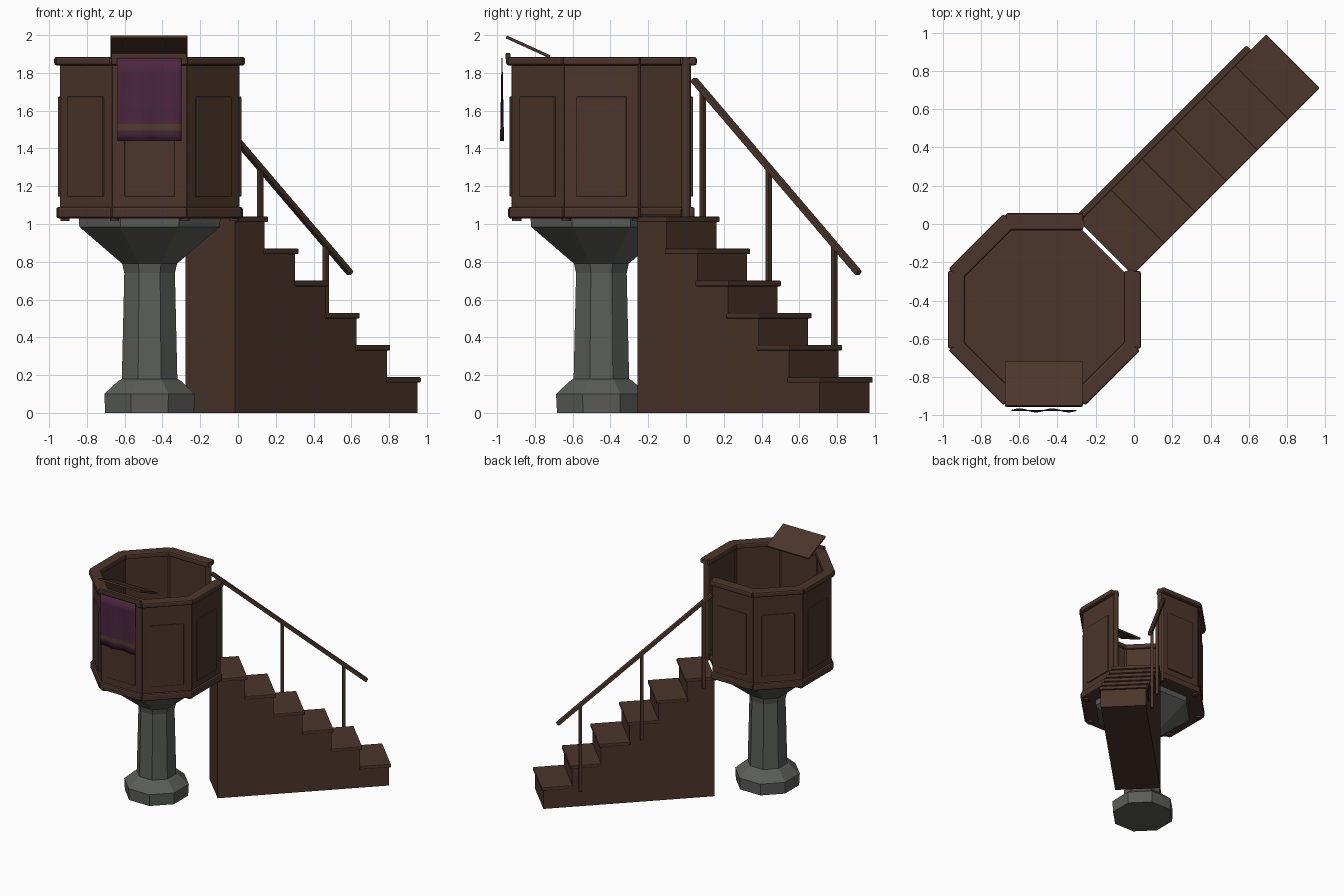
import bpy, bmesh, math
from mathutils import Matrix, Vector

cube = bpy.data.objects.get("Cube")
if cube:
    bpy.data.objects.remove(cube)


def material(name, rgb):
    m = bpy.data.materials.new(name)
    m.use_nodes = True
    m.diffuse_color = (*rgb, 1)
    bsdf = m.node_tree.nodes["Principled BSDF"]
    bsdf.inputs["Base Color"].default_value = (*rgb, 1)
    bsdf.inputs["Roughness"].default_value = 0.8
    return m


WOOD = material("dark wood", (0.072, 0.036, 0.024))
STONE = material("grey stone", (0.105, 0.11, 0.098))
CLOTH = material("purple cloth", (0.07, 0.019, 0.05))
BAND = material("dull gold band", (0.08, 0.045, 0.026))

CENTRE = Matrix.Translation((-0.468, -0.448, 0))
STEP_ANGLE = math.pi / 4


def turned(angle):
    """Frame at the pulpit centre with x pointing outward along the angle."""
    return CENTRE @ Matrix.Rotation(angle, 4, 'Z')


def finish(name, bm, mats, matrix=Matrix(), bevel=0):
    bmesh.ops.recalc_face_normals(bm, faces=bm.faces)
    me = bpy.data.meshes.new(name)
    bm.to_mesh(me)
    bm.free()
    for m in mats:
        me.materials.append(m)
    ob = bpy.data.objects.new(name, me)
    ob.matrix_world = matrix
    bpy.context.collection.objects.link(ob)
    if bevel:
        mod = ob.modifiers.new("soft edges", 'BEVEL')
        mod.width = bevel
        mod.segments = 2
    return ob


def box(name, lo, hi, frame=Matrix(), bevel=0, mat=WOOD):
    lo, hi = Vector(lo), Vector(hi)
    bm = bmesh.new()
    bmesh.ops.create_cube(bm, size=1)
    bmesh.ops.scale(bm, vec=hi - lo, verts=bm.verts)
    return finish(name, bm, [mat], frame @ Matrix.Translation((lo + hi) / 2), bevel)


def octagon_stack(name, profile, mat):
    """Stack octagonal rings given as (apothem, height)."""
    bm = bmesh.new()
    rings = []
    for apothem, z in profile:
        r = apothem / math.cos(math.pi / 8)
        angles = [(i + 0.5) * math.pi / 4 for i in range(8)]
        rings.append([bm.verts.new((r * math.cos(a), r * math.sin(a), z)) for a in angles])
    for a, b in zip(rings, rings[1:]):
        for i in range(8):
            j = (i + 1) % 8
            bm.faces.new((a[i], a[j], b[j], b[i]))
    bm.faces.new(rings[0])
    bm.faces.new(rings[-1])
    return finish(name, bm, [mat], CENTRE)


# Stone pedestal and the floor it carries
octagon_stack("stone_pedestal", [(0.235, 0), (0.24, 0.1), (0.165, 0.17), (0.147, 0.18),
                                 (0.134, 0.74), (0.145, 0.79), (0.372, 0.985), (0.375, 1.03)], STONE)
octagon_stack("floor", [(0.435, 1.03), (0.435, 1.05)], WOOD)

# Seven walls around the floor, leaving the stair side open
for i in range(8):
    angle = i * math.pi / 4
    frame = turned(angle)
    if i != 1:
        box(f"wall_{i}", (0.43, -0.195, 1.04), (0.475, 0.195, 1.86), frame)
        box(f"raised_panel_{i}", (0.47, -0.133, 1.145), (0.486, 0.133, 1.675), frame, 0.006)
        box(f"top_rail_{i}", (0.415, -0.203, 1.84), (0.505, 0.203, 1.885), frame, 0.012)
        box(f"bottom_rail_{i}", (0.42, -0.2, 1.03), (0.494, 0.2, 1.09), frame, 0.012)
    # Corner post
    bm = bmesh.new()
    bmesh.ops.create_cone(bm, cap_ends=True, segments=12, radius1=0.025, radius2=0.025, depth=0.87)
    post = turned(angle + math.pi / 8) @ Matrix.Translation((0.485, 0, 1.45))
    finish(f"corner_post_{i}", bm, [WOOD], post)

# Sloping book rest with its ledge
box("book_rest_ledge", (-0.67, -0.955, 1.87), (-0.27, -0.93, 1.905), bevel=0.005)
tilt = Matrix.Translation((-0.471, -0.836, 1.938)) @ Matrix.Rotation(math.radians(-24.5), 4, 'X')
box("book_rest", (-0.203, -0.127, -0.008), (0.203, 0.127, 0.008), tilt, 0.003)

# Hanging cloth, with folds growing downward and a band near the hem
COLS = 24
heights = [1.88, 1.8, 1.7, 1.6, 1.53, 1.495, 1.44]
bm = bmesh.new()
rows = []
for z in heights:
    drop = (1.88 - z) / 0.44
    row = []
    for c in range(COLS + 1):
        t = c / COLS
        fold = 0.008 * drop * math.sin(t * math.tau * 2)
        row.append(bm.verts.new((-0.64 + 0.34 * t, -0.974 + fold, z)))
    rows.append(row)
for k, (a, b) in enumerate(zip(rows, rows[1:])):
    for c in range(COLS):
        f = bm.faces.new((a[c], b[c], b[c + 1], a[c + 1]))
        f.material_index = int(heights[k] == 1.53)
        f.smooth = True
cloth = finish("hanging_cloth", bm, [CLOTH, BAND])
solid = cloth.modifiers.new("thickness", 'SOLIDIFY')
solid.thickness = 0.005
solid.offset = 0

# Staircase running outward from the open side
stair = turned(STEP_ANGLE)
GOING, RISE = 0.229, 0.17
for i in range(6):
    end = 0.675 + GOING * i
    start = max(end - GOING, 0.455)
    top = 1.04 - RISE * i
    box(f"step_block_{i}", (start, -0.186, 0), (end, 0.186, top - 0.02), stair)
    box(f"tread_{i}", (max(start - 0.005, 0.455), -0.198, top - 0.03), (end + 0.016, 0.198, top), stair, 0.006)

# Handrail and its posts along one side
SIDE = 0.212
rail_a, rail_b = Vector((0.478, SIDE, 1.765)), Vector((1.716, SIDE, 0.738))
run = rail_b - rail_a
pitch = math.atan2(-run.z, run.x)
rail_frame = stair @ Matrix.Translation(rail_a) @ Matrix.Rotation(pitch, 4, 'Y')
box("handrail", (0, -0.018, -0.016), (run.length, 0.018, 0.016), rail_frame, 0.008)
for i in range(3):
    u = 0.548 + 0.492 * i
    z = rail_a.z + (u - rail_a.x) * run.z / run.x
    box(f"rail_post_{i}", (u - 0.013, SIDE - 0.013, z - 0.75), (u + 0.013, SIDE + 0.013, z), stair, 0.003)
